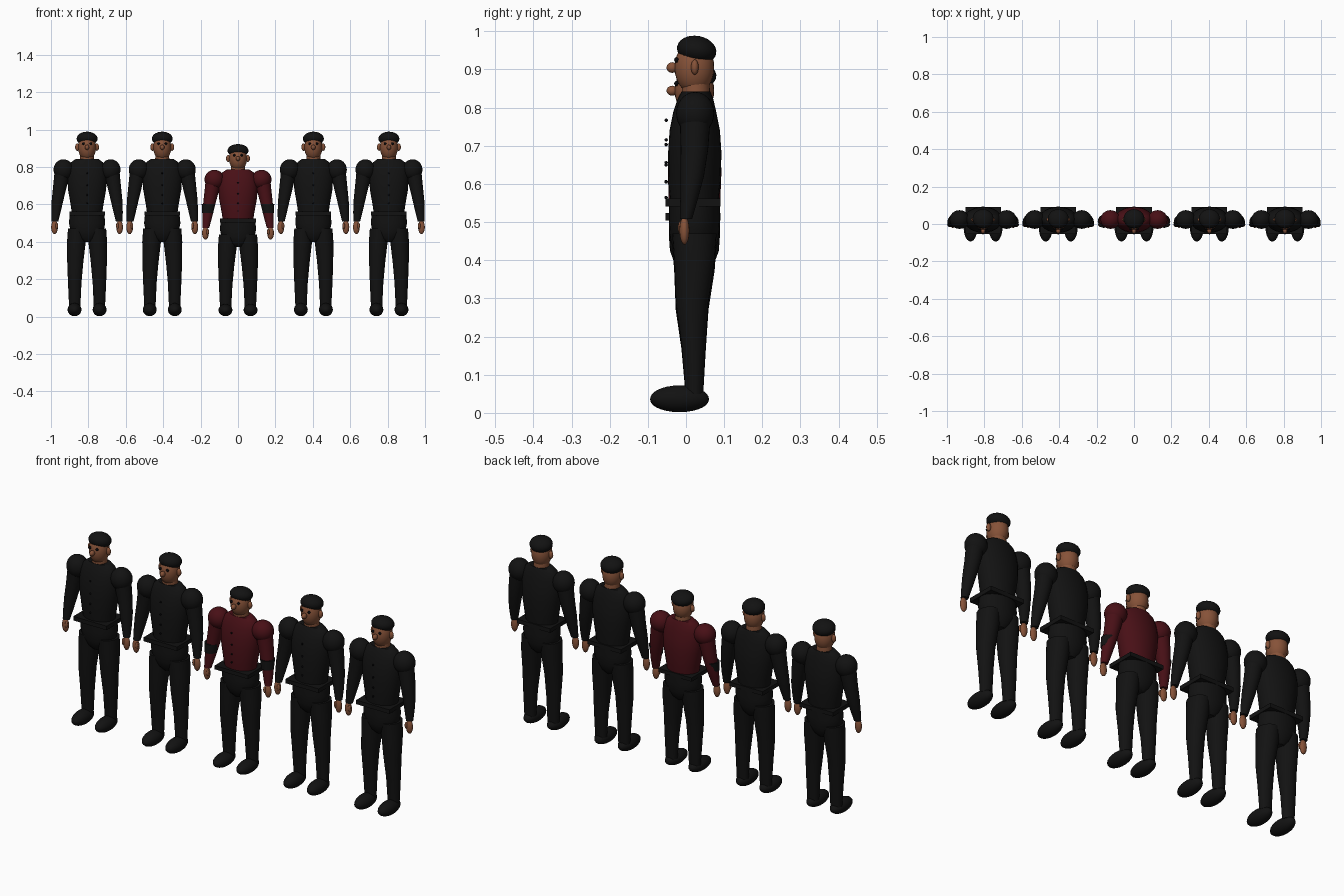
import bpy, bmesh, math
from mathutils import Matrix, Vector

old = bpy.data.objects.get("Cube")
if old:
    bpy.data.objects.remove(old, do_unlink=True)


def material(name, rgb):
    m = bpy.data.materials.new(name)
    m.use_nodes = True
    color = (*rgb, 1)
    m.diffuse_color = color
    m.node_tree.nodes["Principled BSDF"].inputs["Base Color"].default_value = color
    return m


black = material("black cloth", (0.006, 0.006, 0.006))
red = material("dark red cloth", (0.065, 0.005, 0.008))
skin = material("brown skin", (0.24, 0.085, 0.04))
dark = material("eye and button black", (0.003, 0.003, 0.004))


class Figure:
    """Builds named parts around one standing position."""

    def __init__(self, name, x, height):
        self.name = name
        self.place = Matrix.Translation((x, 0, 0)) @ Matrix.Diagonal((1, 1, height, 1))

    def finish(self, part, bm, mat, smooth=True):
        bm.transform(self.place)
        bmesh.ops.recalc_face_normals(bm, faces=bm.faces)
        mesh = bpy.data.meshes.new(part)
        bm.to_mesh(mesh)
        bm.free()
        mesh.materials.append(mat)
        ob = bpy.data.objects.new(f"{self.name}_{part}", mesh)
        bpy.context.collection.objects.link(ob)
        if smooth:
            bpy.ops.object.select_all(action="DESELECT")
            ob.select_set(True)
            bpy.context.view_layer.objects.active = ob
            bpy.ops.object.shade_smooth_by_angle(angle=math.radians(45))

    def ball(self, part, centre, radii, mat, tilt=0, segments=24):
        bm = bmesh.new()
        m = (Matrix.Translation(centre) @ Matrix.Rotation(tilt, 4, "X")
             @ Matrix.Diagonal((*radii, 1)))
        bmesh.ops.create_uvsphere(bm, u_segments=segments, v_segments=segments // 2 + 2,
                                  radius=1, matrix=m)
        self.finish(part, bm, mat)

    def loft(self, part, rings, mat, segments=24):
        """Skin elliptical rings given as (x, y, z, x radius, y radius)."""
        bm = bmesh.new()
        loops = []
        for x, y, z, rx, ry in rings:
            angles = [math.tau * i / segments for i in range(segments)]
            loops.append([bm.verts.new((x + rx * math.cos(a), y + ry * math.sin(a), z))
                          for a in angles])
        for a, b in zip(loops, loops[1:]):
            for i in range(segments):
                j = (i + 1) % segments
                bm.faces.new((a[i], a[j], b[j], b[i]))
        bm.faces.new(loops[0])
        bm.faces.new(loops[-1])
        self.finish(part, bm, mat)

    def box(self, part, centre, size, mat):
        bm = bmesh.new()
        bmesh.ops.create_cube(bm, size=1, matrix=Matrix.Translation(centre)
                              @ Matrix.Diagonal((*size, 1)))
        self.finish(part, bm, mat, smooth=False)


def build(name, x, height, coat, banded):
    f = Figure(name, x, height)

    # Head
    f.ball("head", (0, 0.022, 0.905), (0.048, 0.052, 0.07), skin)
    f.ball("hair", (0, 0.028, 0.951), (0.056, 0.052, 0.037), black, tilt=-0.18)
    f.ball("nose", (0, -0.036, 0.905), (0.012, 0.015, 0.014), skin, segments=16)
    f.loft("neck", [(0, 0.027, 0.8, 0.04, 0.038), (0, 0.025, 0.875, 0.036, 0.036)], skin)

    # Jacket, buttons and belt
    f.loft("jacket", [(0, 0.022, 0.545, 0.08, 0.062), (0, 0.022, 0.6, 0.088, 0.068),
                      (0, 0.023, 0.68, 0.102, 0.07), (0, 0.023, 0.74, 0.105, 0.066),
                      (0, 0.023, 0.79, 0.1, 0.056), (0, 0.025, 0.825, 0.085, 0.046),
                      (0, 0.026, 0.842, 0.062, 0.038)], coat)
    for i, z in enumerate((0.767, 0.703, 0.65, 0.605)):
        f.ball(f"button_{i + 1}", (0, -0.052, z), (0.0045, 0.0045, 0.0045), dark, segments=10)
    f.box("belt", (0, 0.018, 0.551), (0.19, 0.144, 0.021), black)

    # Trousers seat
    f.loft("trouser_seat", [(0, 0.022, 0.4, 0.03, 0.035), (0, 0.022, 0.42, 0.062, 0.052),
                            (0, 0.022, 0.455, 0.088, 0.064), (0, 0.022, 0.5, 0.097, 0.067),
                            (0, 0.022, 0.553, 0.092, 0.067)], black)

    for side, s in (("right", -1), ("left", 1)):
        f.ball(f"{side}_eye", (0.02 * s, -0.025, 0.925), (0.007, 0.006, 0.007), dark, segments=12)
        f.ball(f"{side}_ear", (0.052 * s, 0.023, 0.906), (0.012, 0.01, 0.02), skin, segments=16)

        # Leg and shoe
        f.loft(f"{side}_leg", [(0.066 * s, 0.022, 0.05, 0.03, 0.023),
                               (0.066 * s, 0.02, 0.18, 0.036, 0.032),
                               (0.063 * s, 0.016, 0.29, 0.043, 0.043),
                               (0.057 * s, 0.022, 0.4, 0.05, 0.053),
                               (0.052 * s, 0.022, 0.47, 0.05, 0.058)], black)
        f.ball(f"{side}_shoe", (0.067 * s, -0.017, 0.037), (0.037, 0.077, 0.035), black)

        # Puffed shoulder, sleeve and hand
        f.ball(f"{side}_shoulder", (0.126 * s, 0.024, 0.785), (0.053, 0.05, 0.056), coat)
        f.loft(f"{side}_sleeve", [(0.172 * s, 0.0, 0.508, 0.018, 0.016),
                                  (0.166 * s, 0.008, 0.56, 0.025, 0.023),
                                  (0.158 * s, 0.016, 0.62, 0.031, 0.031),
                                  (0.146 * s, 0.022, 0.69, 0.036, 0.036),
                                  (0.132 * s, 0.024, 0.77, 0.042, 0.04)], coat)
        f.ball(f"{side}_hand", (0.174 * s, -0.004, 0.478), (0.018, 0.013, 0.037), skin, segments=16)
        f.ball(f"{side}_thumb", (0.162 * s, -0.014, 0.485), (0.007, 0.007, 0.018), skin, segments=12)
        if banded:
            f.loft(f"{side}_arm_band", [(0.162 * s, 0.009, 0.595, 0.03, 0.029),
                                        (0.158 * s, 0.015, 0.645, 0.036, 0.035)], black)


# A row of four in black around a shorter one in red
for i, x in enumerate((-0.807, -0.405, 0.403, 0.807)):
    build(f"black_figure_{i + 1}", x, 1, black, False)
build("red_figure", 0, 0.933, red, True)
